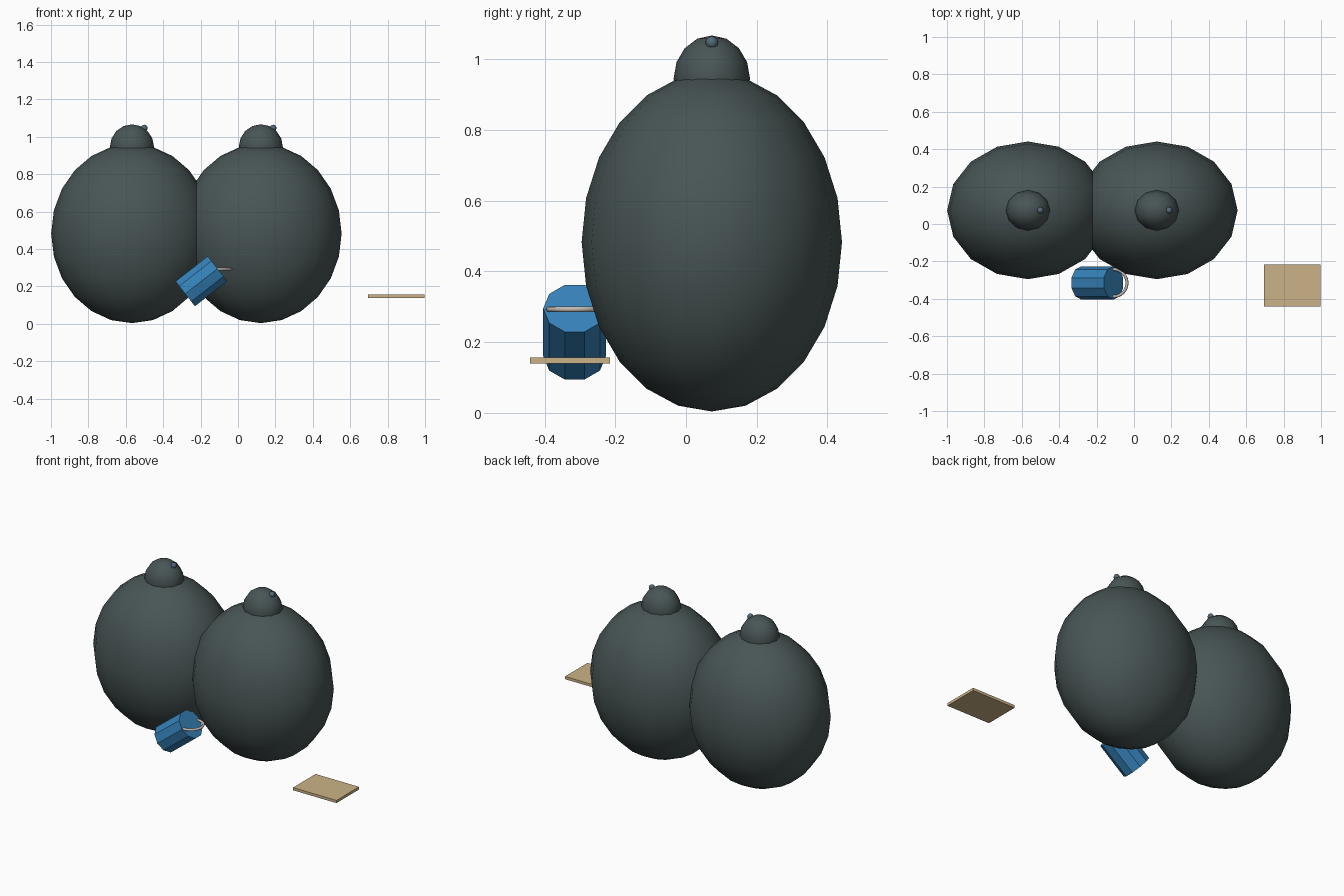
import bpy
from math import radians

if "Cube" in bpy.data.objects:
    bpy.data.objects.remove(bpy.data.objects["Cube"])


def material(name, rgb):
    m = bpy.data.materials.new(name)
    m.diffuse_color = (*rgb, 1)
    m.use_nodes = True
    m.node_tree.nodes["Principled BSDF"].inputs["Base Color"].default_value = m.diffuse_color
    return m


dark = material("dark_slate", (0.065, 0.09, 0.09))
blue = material("blue", (0.035, 0.22, 0.48))
metal = material("pale_metal", (0.55, 0.50, 0.45))
tan = material("tan", (0.60, 0.45, 0.24))
slate = material("slate_blue", (0.09, 0.14, 0.19))


def finish(name, mat, smooth=False):
    ob = bpy.context.object
    ob.name = name
    ob.data.materials.append(mat)
    if smooth:
        bpy.ops.object.shade_smooth()
    return ob


def ellipsoid(name, loc, radii, segments, rings, mat):
    bpy.ops.mesh.primitive_uv_sphere_add(segments=segments, ring_count=rings, radius=1, location=loc)
    ob = finish(name, mat, True)
    ob.scale = radii
    return ob


# Two matching figures: body, domed head and small nub
for side, x in (("left", -0.567), ("right", 0.122)):
    ellipsoid(side + "_body", (x, 0.073, 0.483), (0.432, 0.368, 0.479), 16, 12, dark)
    ellipsoid(side + "_head", (x, 0.073, 0.945), (0.118, 0.108, 0.122), 12, 8, dark)
    ellipsoid(side + "_nub", (x + 0.066, 0.073, 1.047), (0.018, 0.018, 0.018), 8, 6, slate)

# Tilted ten-sided bucket, corners pointing along y
bpy.ops.mesh.primitive_cylinder_add(vertices=10, radius=0.0887, depth=0.219,
                                    location=(-0.196, -0.315, 0.228),
                                    rotation=(0, radians(52), 0))
finish("bucket", blue)

# Ring handle centred on the bucket mouth
bpy.ops.mesh.primitive_torus_add(location=(-0.11, -0.315, 0.293), major_radius=0.073,
                                 minor_radius=0.008, major_segments=24, minor_segments=8)
finish("bucket_handle", metal, True)

# Floating flat board
bpy.ops.mesh.primitive_cube_add(size=1, location=(0.846, -0.328, 0.148))
bpy.context.object.scale = (0.304, 0.225, 0.017)
finish("board", tan)
